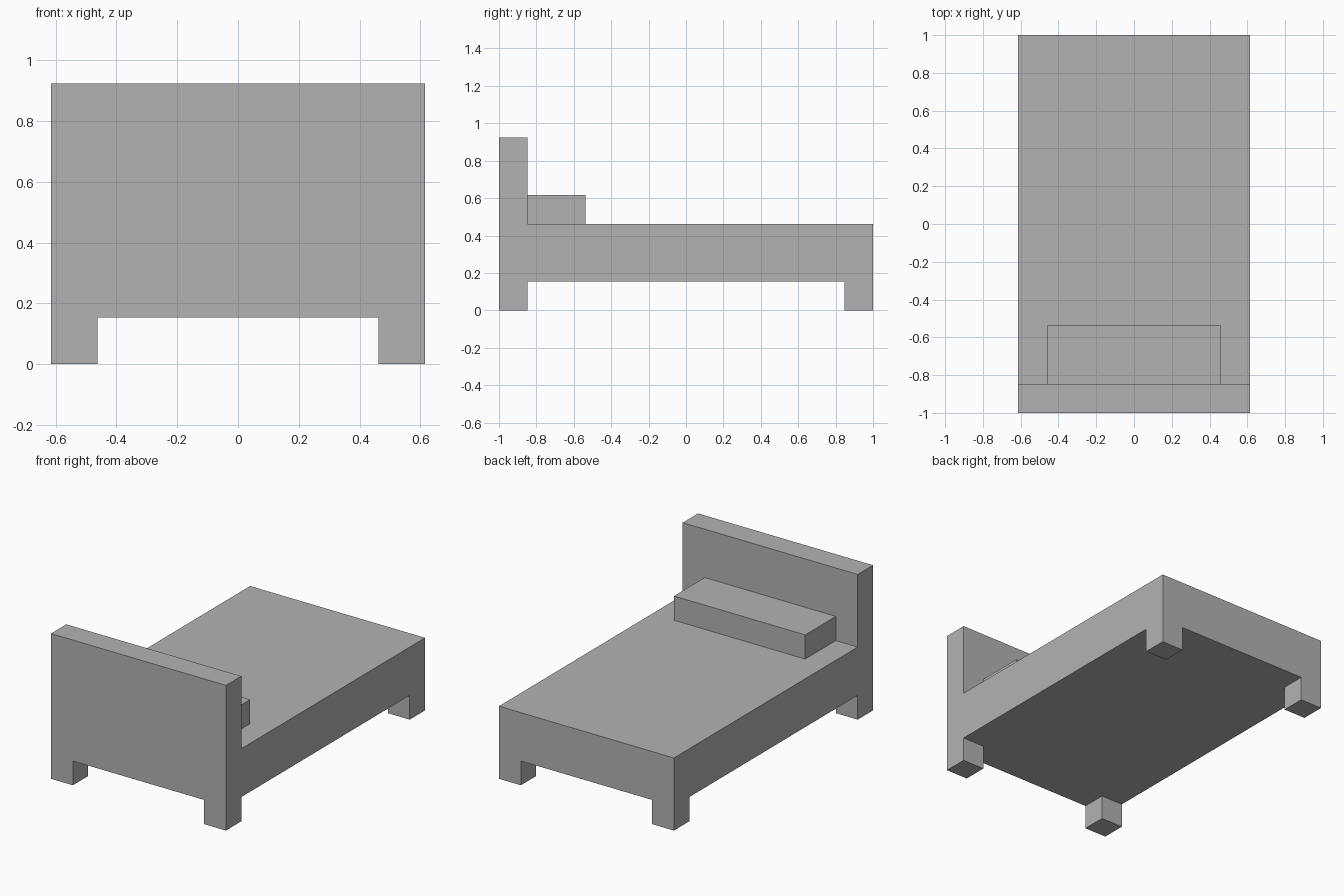
import bpy
import bmesh

cube = bpy.data.objects.get("Cube")
if cube:
    bpy.data.objects.remove(cube, do_unlink=True)

U = 2 / 13            # building module: the bed is 13 modules long
HALF_W = 4 * U        # half the bed width

# Single flat grey
grey = bpy.data.materials.new("plain_grey")
grey.use_nodes = True
colour = (0.45, 0.45, 0.45, 1)
grey.diffuse_color = colour
grey.node_tree.nodes["Principled BSDF"].inputs["Base Color"].default_value = colour


def prism(name, profile, x0, x1):
    """Extrude a (y, z) side profile across the bed from x0 to x1."""
    bm = bmesh.new()
    face = bm.faces.new([bm.verts.new((x0, y, z)) for y, z in profile])
    result = bmesh.ops.extrude_face_region(bm, geom=[face])
    verts = [v for v in result["geom"] if isinstance(v, bmesh.types.BMVert)]
    bmesh.ops.translate(bm, verts=verts, vec=(x1 - x0, 0, 0))
    bmesh.ops.recalc_face_normals(bm, faces=bm.faces)
    mesh = bpy.data.meshes.new(name)
    bm.to_mesh(mesh)
    bm.free()
    mesh.materials.append(grey)
    obj = bpy.data.objects.new(name, mesh)
    bpy.context.collection.objects.link(obj)
    return obj


def box(name, x0, x1, y0, y1, z0, z1):
    return prism(name, [(y0, z0), (y1, z0), (y1, z1), (y0, z1)], x0, x1)


# Bed base and headboard as one L-shaped body
prism("bed_body_with_headboard",
      [(-1, U), (1, U), (1, 3 * U), (-1 + U, 3 * U), (-1 + U, 6 * U), (-1, 6 * U)],
      -HALF_W, HALF_W)

# Pillow against the headboard
box("pillow", -3 * U, 3 * U, -1 + U, -1 + 3 * U, 3 * U, 4 * U)

# Square legs flush with the four corners
for end, y in (("front", -1), ("back", 1 - U)):
    for side, x in (("right", -HALF_W), ("left", HALF_W - U)):
        box(f"{end}_{side}_leg", x, x + U, y, y + U, 0, U)
